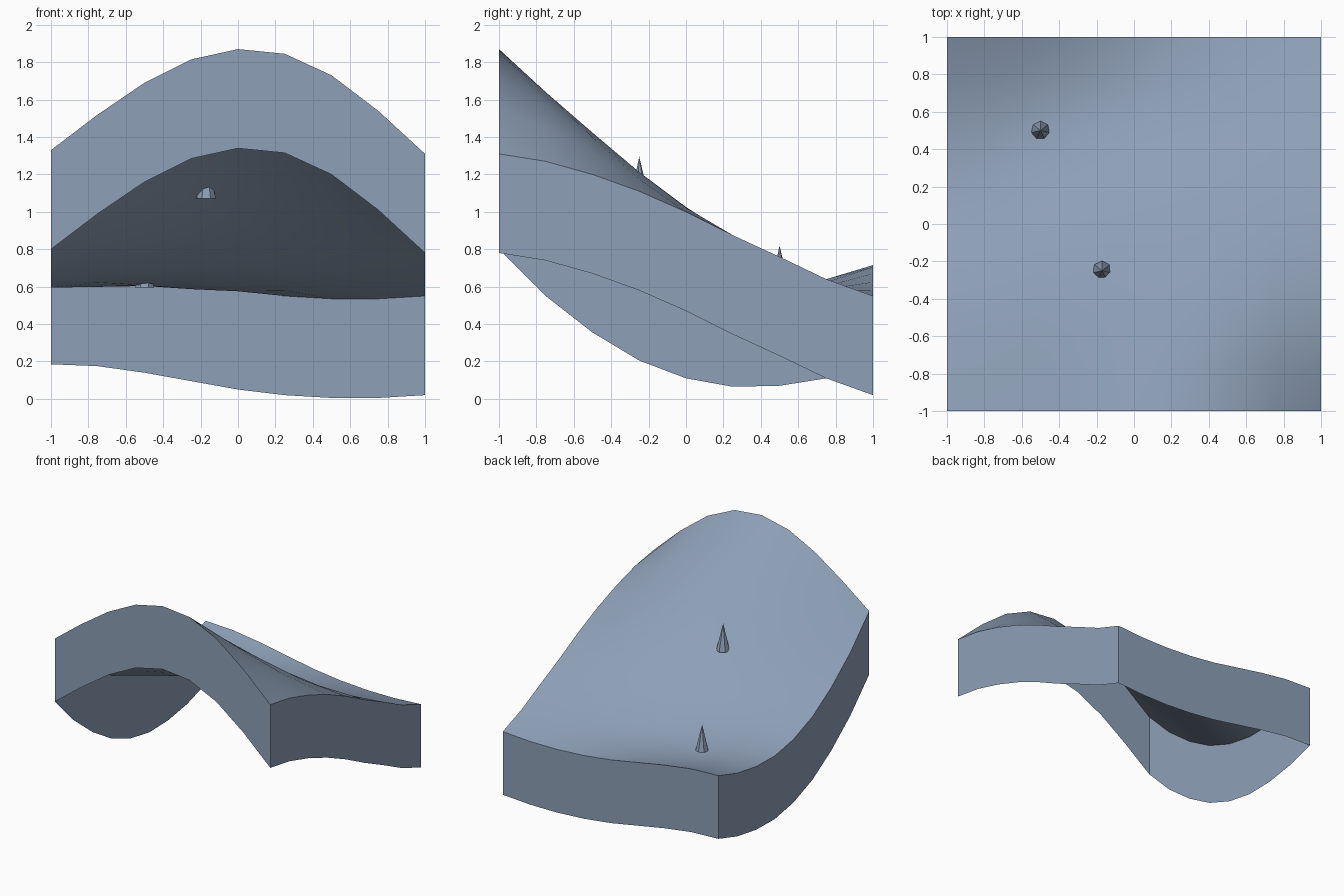
import bpy, bmesh, math

cube = bpy.data.objects.get("Cube")
if cube:
    bpy.data.objects.remove(cube, do_unlink=True)

slate = bpy.data.materials.new("slate_blue")
slate.use_nodes = True
COLOUR = (0.27, 0.35, 0.47, 1)
slate.diffuse_color = COLOUR
slate.node_tree.nodes["Principled BSDF"].inputs["Base Color"].default_value = COLOUR

# Edge height profiles of the land, from -1 to +1
FRONT = (1.33, 1.52, 1.69, 1.815, 1.87, 1.845, 1.73, 1.54, 1.31)
BACK = (.715, .705, .67, .625, .58, .55, .535, .535, .55)
RIGHT = (1.33, 1.08, .885, .735, .64, .595, .60, .64, .715)
LEFT = (1.31, 1.27, 1.20, 1.11, 1.0, .875, .76, .64, .55)
N = len(FRONT)
SKIRT = 0.53


def mix(a, b, t):
    return a + (b - a) * t


def height(i, j):
    """Blend the four edge profiles across the patch, with a sag inside."""
    u, v = i / (N - 1), j / (N - 1)
    x, y = 2 * u - 1, 2 * v - 1
    across = mix(RIGHT[j], LEFT[j], u)
    along = mix(FRONT[i], BACK[i], v)
    corners = mix(mix(FRONT[0], FRONT[-1], u), mix(BACK[0], BACK[-1], u), v)
    sag = (0.125 - 0.08 * x + 0.1 * y) * (1 - x * x) * (1 - y * y)
    return across + along - corners - sag


def add_object(name, bm, smooth):
    mesh = bpy.data.meshes.new(name)
    bm.to_mesh(mesh)
    bm.free()
    mesh.materials.append(slate)
    for poly in mesh.polygons:
        poly.use_smooth = smooth
    if smooth:
        mesh.set_sharp_from_angle(angle=math.radians(35))
    obj = bpy.data.objects.new(name, mesh)
    bpy.context.collection.objects.link(obj)
    return obj


# Land surface with an open-bottomed skirt
bm = bmesh.new()
bmesh.ops.create_grid(bm, x_segments=N - 1, y_segments=N - 1, size=1)
for vert in bm.verts:
    i, j = (round((c + 1) * (N - 1) / 2) for c in vert.co.xy)
    vert.co.z = height(i, j)
rim = [e for e in bm.edges if e.is_boundary]
skirt = bmesh.ops.extrude_edge_only(bm, edges=rim)["geom"]
for vert in skirt:
    if isinstance(vert, bmesh.types.BMVert):
        vert.co.z -= SKIRT
bmesh.ops.recalc_face_normals(bm, faces=bm.faces)
top = max(bm.faces, key=lambda f: abs(f.normal.z))
if top.normal.z < 0:
    bmesh.ops.reverse_faces(bm, faces=bm.faces)
add_object("land_surface", bm, True)

# Small pointed spikes standing on the land
for name, x, y, base in (("front_spike", -.17, -.25, 1.07), ("back_spike", -.5, .5, .595)):
    bm = bmesh.new()
    bmesh.ops.create_cone(bm, cap_ends=True, segments=7, radius1=0.053, radius2=0, depth=0.225)
    bmesh.ops.translate(bm, verts=bm.verts, vec=(0, 0, 0.1125))
    add_object(name, bm, False).location = (x, y, base)
